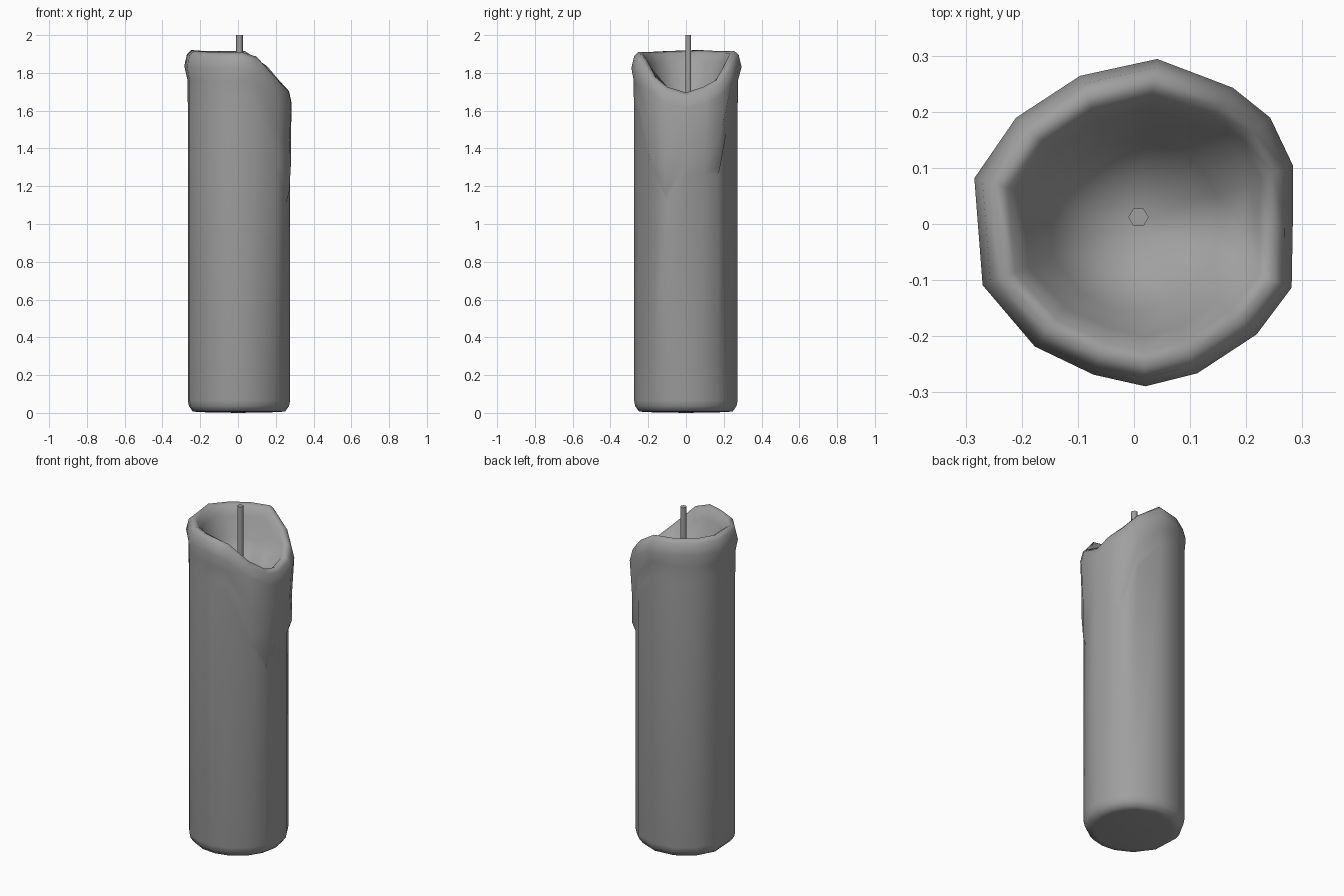
import bpy, bmesh
from math import radians, cos, sin

if "Cube" in bpy.data.objects:
    bpy.data.objects.remove(bpy.data.objects["Cube"])

WALL = 0.276

# Columns round the candle: angle, lip radius, rim height, lower end of the wax run
COLUMNS = [
    (0, .283, 1.70, 1.32), (20, .302, 1.73, 1.32), (38, .308, 1.77, 1.31),
    (54, .300, 1.84, 1.55), (82, .297, 1.92, 1.68), (110, .281, 1.92, 1.68),
    (138, .283, 1.92, 1.68), (164, .296, 1.925, 1.68), (202, .291, 1.92, 1.68),
    (231, .281, 1.915, 1.68), (255, .278, 1.915, 1.68), (274, .290, 1.915, 1.68),
    (293, .289, 1.89, 1.66), (318, .294, 1.79, 1.36), (338, .303, 1.73, 1.17),
]


def column_profile(lip, rim, run):
    """Radius/height pairs from the base, up the wall, over the lip, into the bowl."""
    long_run = rim - run > 0.3
    bulge = WALL + (lip - WALL) * (0.6 if long_run else 0.1)
    return [
        (.215, .008), (.250, .012), (.270, .04), (WALL, .07),
        (WALL, run - .05), (bulge, run),
        (bulge, run + (rim - run) * .35),
        (lip, rim - .085), (lip - .015, rim - .022), (lip - .038, rim),
        (lip - .062, rim - .014), (lip - .088, rim - .06),
        (.155, min(1.74, rim - .055)), (.085, 1.645),
    ]


# Candle body with melted rim, wax runs and bowl
bm = bmesh.new()
rings = []
for deg, lip, rim, run in COLUMNS:
    a = radians(deg)
    rings.append([bm.verts.new((r * cos(a), r * sin(a), z))
                  for r, z in column_profile(lip, rim, run)])
base = bm.verts.new((0, 0, .004))
floor = bm.verts.new((0, 0, 1.635))
for i, left in enumerate(rings):
    right = rings[(i + 1) % len(rings)]
    for k in range(len(left) - 1):
        bm.faces.new((left[k], right[k], right[k + 1], left[k + 1]))
    bm.faces.new((base, right[0], left[0]))
    bm.faces.new((floor, left[-1], right[-1]))
bmesh.ops.recalc_face_normals(bm, faces=bm.faces[:])
bmesh.ops.translate(bm, verts=bm.verts[:], vec=(0, 0, -.004))
mesh = bpy.data.meshes.new("candle_body")
bm.to_mesh(mesh)
bm.free()
body = bpy.data.objects.new("candle_body", mesh)
bpy.context.collection.objects.link(body)

# Six-sided wick standing in the bowl
bpy.ops.mesh.primitive_cylinder_add(vertices=6, radius=0.018, depth=0.38,
                                    location=(0.008, 0.012, 1.81),
                                    rotation=(0, 0, radians(30)))
wick = bpy.context.object
wick.name = "wick"

# Dark grey wax
wax = bpy.data.materials.new("dark_grey_wax")
wax.diffuse_color = (0.35, 0.35, 0.35, 1)
wax.use_nodes = True
wax.node_tree.nodes["Principled BSDF"].inputs["Base Color"].default_value = wax.diffuse_color

# Soft wax shading, crisp wick ends
for obj, angle in ((body, 85), (wick, 62)):
    obj.data.materials.append(wax)
    bpy.ops.object.select_all(action='DESELECT')
    obj.select_set(True)
    bpy.context.view_layer.objects.active = obj
    bpy.ops.object.shade_smooth_by_angle(angle=radians(angle))
